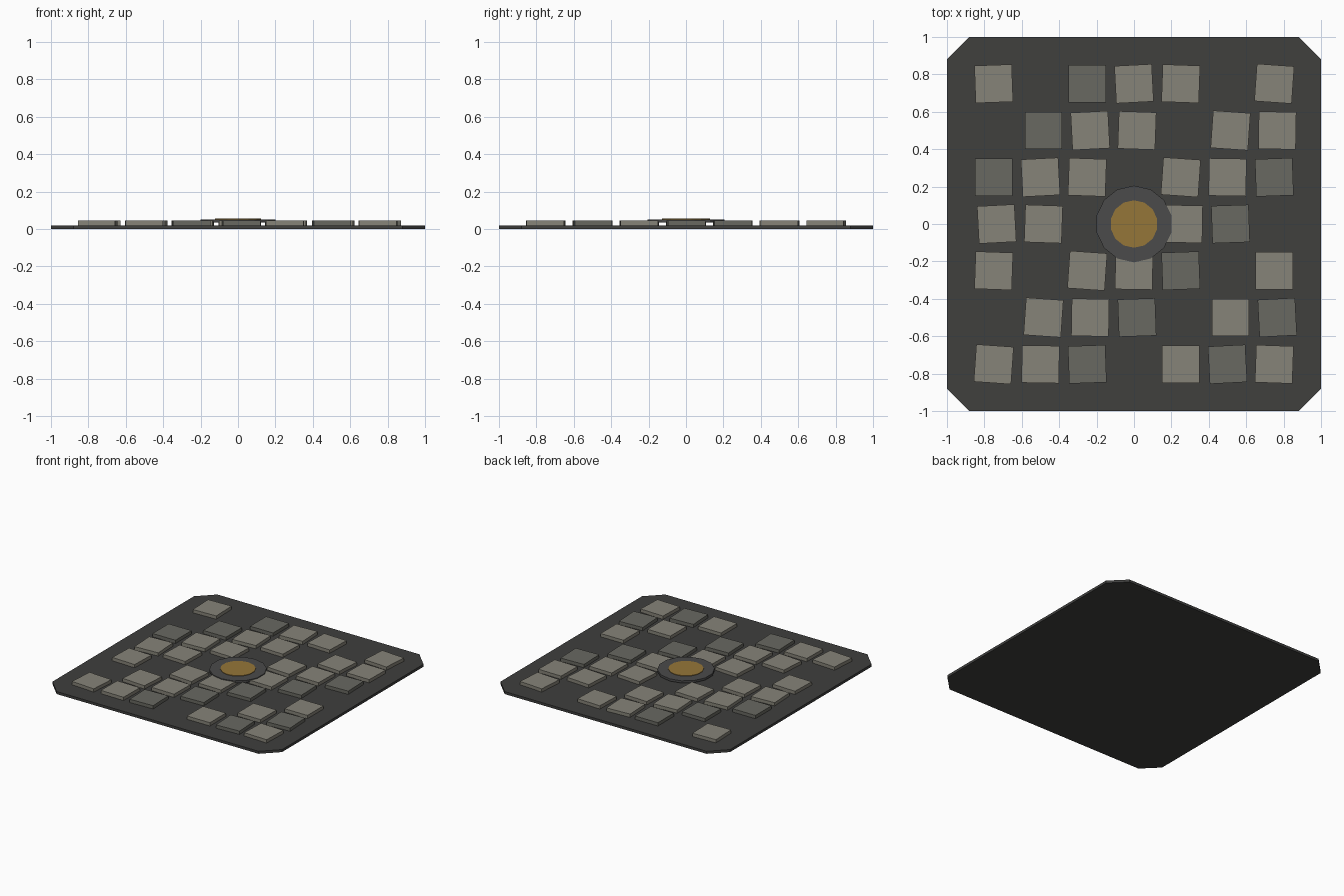
import bpy, bmesh, math

if "Cube" in bpy.data.objects:
    bpy.data.objects.remove(bpy.data.objects["Cube"])


def material(name, rgb):
    m = bpy.data.materials.new(name)
    m.diffuse_color = (*rgb, 1)
    m.use_nodes = True
    m.node_tree.nodes["Principled BSDF"].inputs["Base Color"].default_value = m.diffuse_color
    return m


dark = material("dark_slab", (0.05, 0.05, 0.048))
stone = material("light_stone", (0.24, 0.23, 0.19))
worn = material("worn_stone", (0.14, 0.14, 0.12))
iron = material("iron", (0.07, 0.07, 0.07))
brass = material("brass", (0.30, 0.18, 0.04))


def prism(name, points, z0, z1, mat, loc=(0, 0), turn=0):
    """Extrude a flat outline from z0 to z1."""
    bm = bmesh.new()
    face = bm.faces.new([bm.verts.new((x, y, z0)) for x, y in points])
    top = bmesh.ops.extrude_face_region(bm, geom=[face])["geom"]
    bmesh.ops.translate(bm, vec=(0, 0, z1 - z0),
                        verts=[v for v in top if isinstance(v, bmesh.types.BMVert)])
    bmesh.ops.recalc_face_normals(bm, faces=bm.faces)
    mesh = bpy.data.meshes.new(name)
    bm.to_mesh(mesh)
    bm.free()
    mesh.materials.append(mat)
    ob = bpy.data.objects.new(name, mesh)
    ob.location = (*loc, 0)
    ob.rotation_euler.z = turn
    bpy.context.collection.objects.link(ob)
    return ob


def ring(r, n):
    return [(r * math.sin(2 * math.pi * k / n), r * math.cos(2 * math.pi * k / n))
            for k in range(n)]


# base slab with clipped corners
c = 0.88
prism("base_slab", [(c, -1), (1, -c), (1, c), (c, 1), (-c, 1), (-1, c), (-1, -c), (-c, -1)],
      0, 0.02, dark)

# paving stones: diagonal gaps, diagonal worn stones, slight turns
h = 0.1
square = [(-h, -h), (h, -h), (h, h), (-h, h)]
for j in range(7):
    for i in range(7):
        d = i - j
        if d % 4 == 3:
            continue
        x = (i - 3) * 0.25 + (0.016 if j % 2 else 0)
        prism(f"paving_stone_{j}_{i}", square, 0.019, 0.046,
              worn if d % 3 == 2 else stone,
              (x, (j - 3) * 0.25), math.radians((3 * d) % 8 - 4))

# central drain cover and its inset disc
prism("cover_rim", ring(0.205, 14), 0.034, 0.052, iron)
prism("cover_disc", ring(0.127, 14), 0.044, 0.056, brass)
